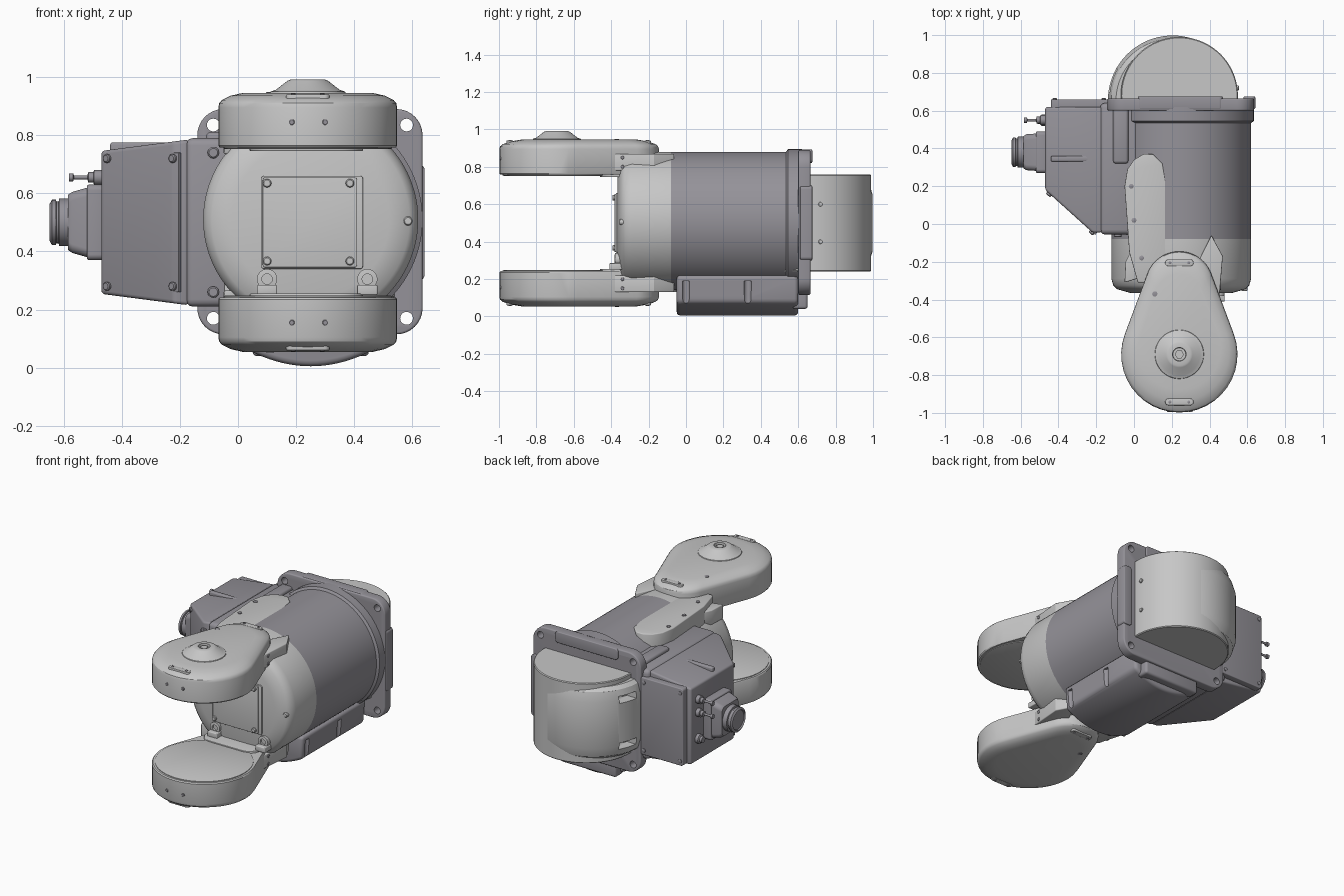
import bpy, bmesh
from math import sin, cos, pi, radians, asin
from mathutils import Vector

if "Cube" in bpy.data.objects:
    bpy.data.objects.remove(bpy.data.objects["Cube"])


def material(name, rgb):
    m = bpy.data.materials.new(name)
    m.use_nodes = True
    m.diffuse_color = (*rgb, 1)
    bsdf = next(n for n in m.node_tree.nodes if n.type == 'BSDF_PRINCIPLED')
    bsdf.inputs["Base Color"].default_value = (*rgb, 1)
    bsdf.inputs["Roughness"].default_value = 0.6
    return m


LIGHT = material("light grey", (0.57, 0.57, 0.57))
DARK = material("slate grey", (0.30, 0.29, 0.32))


def activate(ob):
    bpy.ops.object.select_all(action='DESELECT')
    ob.select_set(True)
    bpy.context.view_layer.objects.active = ob


def loft(name, rings, mat, bevel=0):
    """Skin a stack of equal rings and cap both ends."""
    bm = bmesh.new()
    loops = [[bm.verts.new(p) for p in r] for r in rings]
    n = len(loops[0])
    for a, b in zip(loops, loops[1:]):
        for i in range(n):
            j = (i + 1) % n
            bm.faces.new((a[i], a[j], b[j], b[i]))
    bm.faces.new(loops[0][::-1])
    bm.faces.new(loops[-1])
    bmesh.ops.recalc_face_normals(bm, faces=bm.faces)
    me = bpy.data.meshes.new(name)
    bm.to_mesh(me)
    bm.free()
    ob = bpy.data.objects.new(name, me)
    bpy.context.collection.objects.link(ob)
    me.materials.append(mat)
    activate(ob)
    if bevel:
        mod = ob.modifiers.new("bevel", 'BEVEL')
        mod.width, mod.segments, mod.limit_method = bevel, 3, 'ANGLE'
        mod.angle_limit = radians(35)
        bpy.ops.object.modifier_apply(modifier=mod.name)
    bpy.ops.object.shade_smooth_by_angle(angle=radians(32))
    return ob


def lathe(name, origin, direction, profile, mat, seg=32):
    """Turn (radius, height) points about an axis."""
    q = Vector(direction).to_track_quat('Z', 'Y')
    o = Vector(origin)
    turn = [2 * pi * i / seg for i in range(seg)]
    return loft(name, [[o + q @ Vector((r * cos(t), r * sin(t), h)) for t in turn]
                       for r, h in profile], mat)


def prism(name, pts, axis, lo, hi, mat, bevel=0):
    place = {'x': lambda u, v, h: (h, u, v), 'y': lambda u, v, h: (u, h, v),
             'z': lambda u, v, h: (u, v, h)}[axis]
    return loft(name, [[place(u, v, h) for u, v in pts] for h in (lo, hi)], mat, bevel)


def rect(u0, u1, v0, v1):
    return [(u0, v0), (u1, v0), (u1, v1), (u0, v1)]


def round_rect(u0, u1, v0, v1, r, n=8):
    out = []
    for k, (u, v) in enumerate([(u1 - r, v1 - r), (u0 + r, v1 - r), (u0 + r, v0 + r), (u1 - r, v0 + r)]):
        out += [(u + r * cos((k + i / n) * pi / 2), v + r * sin((k + i / n) * pi / 2))
                for i in range(n + 1)]
    return out


def bolt(name, pos, direction, r=0.015, h=0.012, mat=DARK):
    lathe(name, pos, direction, [(r, -0.01), (r, h * 0.7), (r * 0.75, h)], mat, 12)


def cut(ob, cutters):
    for c in cutters:
        activate(ob)
        mod = ob.modifiers.new("cut", 'BOOLEAN')
        mod.operation, mod.object, mod.solver = 'DIFFERENCE', c, 'EXACT'
        bpy.ops.object.modifier_apply(modifier=mod.name)
        bpy.data.objects.remove(c)
    activate(ob)
    bpy.ops.object.shade_smooth_by_angle(angle=radians(32))


FRONT, BACK, UP = (0, -1, 0), (0, 1, 0), (0, 0, 1)
CX, CZ = 0.25, 0.51

# Main barrel and light front end
lathe("barrel", (CX, 0, CZ), BACK, [(0.37, -0.08), (0.37, 0.62)], DARK, 96)
lathe("barrel_front", (CX, 0, CZ), BACK,
      [(0.27, -0.365), (0.34, -0.345), (0.36, -0.325), (0.37, -0.29), (0.37, -0.08)], LIGHT, 96)
lathe("barrel_collar", (CX, 0, CZ), BACK,
      [(0.37, 0.535), (0.385, 0.545), (0.385, 0.62)], DARK, 96)

# Mounting flange with corner holes
flange = prism("flange", round_rect(-0.14, 0.635, 0.115, 0.89, 0.09), 'y', 0.6, 0.665, DARK, 0.008)
cut(flange, [lathe("hole_cutter", (x, 0.5, z), BACK, [(0.022, 0), (0.022, 0.3)], DARK, 20)
             for x in (-0.085, 0.58) for z in (0.17, 0.835)])
prism("flange_side_pad", round_rect(0.58, 0.642, 0.3, 0.7, 0.02), 'y', 0.61, 0.675, DARK, 0.005)
prism("flange_top_pad", round_rect(0.02, 0.47, 0.82, 0.893, 0.02), 'y', 0.61, 0.675, DARK, 0.005)

# Rear drum and its bulged side cover
lathe("rear_drum", (0.24, 0.68, 0), UP, [(0.305, 0.24), (0.31, 0.245), (0.31, 0.755), (0.305, 0.76)], LIGHT, 80)
bulge = lathe("rear_bulge", (0.205, 0.655, 0), UP,
              [(0.3, 0.27), (0.325, 0.29), (0.343, 0.35), (0.343, 0.65), (0.325, 0.71), (0.3, 0.73)], LIGHT, 80)
cut(bulge, [prism("slot_cutter", round_rect(-0.2, -0.06, z - 0.022, z + 0.022, 0.02), 'y', 0.7, 0.82, LIGHT)
            for z in (0.35, 0.65)])
for z in (0.4, 0.6):
    bolt("drum_bolt", (0.547, 0.72, z), (1, 0, 0), 0.013, 0.008, LIGHT)

# Side box: inner block, tapered outer case and covers
prism("box_inner", rect(-0.18, 0.04, -0.055, 0.64), 'z', 0.21, 0.79, DARK, 0.025)
outline = [(-0.47, 0.62), (-0.47, 0.18), (-0.22, -0.045), (-0.17, -0.045), (-0.17, 0.62)]
loft("box_outer", [[(x, y, 0.5 + s * (0.285 - 0.13 * (-0.17 - x))) for x, y in outline]
                   for s in (-1, 1)], DARK, 0.012)
prism("box_back_cover", round_rect(-0.44, -0.13, 0.25, 0.75, 0.015), 'y', 0.6, 0.66, DARK, 0.005)
for x in (-0.42, -0.16):
    for z in (0.28, 0.72):
        bolt("back_cover_bolt", (x, 0.66, z), BACK, 0.012, 0.006)
slope = Vector((-0.66, -0.75, 0)).normalized()
prism("box_front_cover", [(-0.462, 0.173), (-0.205, -0.058), (-0.195, -0.045), (-0.452, 0.19)],
      'z', 0.26, 0.74, DARK, 0.003)
for z in (0.28, 0.72):
    bolt("cover_bolt", (-0.448, 0.16, z), slope)
    bolt("cover_bolt", (-0.222, -0.043, z), slope)
    bolt("block_bolt", (-0.085, -0.055, 0.5 + (z - 0.5) * 1.09), FRONT, 0.02, 0.015)
prism("box_top_rib", rect(-0.11, -0.03, 0.32, 0.62), 'z', 0.7, 0.81, DARK, 0.015)
prism("box_top_step", rect(-0.44, -0.17, 0.33, 0.36), 'z', 0.72, 0.775, DARK, 0.008)

# Cable connector and fittings on the box end
prism("connector_frame", round_rect(0.27, 0.49, 0.37, 0.63, 0.02), 'x', -0.52, -0.46, DARK, 0.008)
loft("connector_shell", [[(x, y, z) for y, z in round_rect(0.38 - a, 0.38 + a, 0.5 - b, 0.5 + b, 0.03)]
                         for x, a, b in ((-0.5, 0.1, 0.125), (-0.57, 0.095, 0.105), (-0.585, 0.085, 0.095))], DARK)
lathe("connector_plug", (-0.58, 0.38, 0.5), (-1, 0, 0),
      [(0.082, 0), (0.082, 0.035), (0.072, 0.037), (0.072, 0.045), (0.078, 0.047), (0.078, 0.06),
       (0.064, 0.068), (0.06, 0.06)], DARK, 40)
for z in (0.655, 0.57):
    lathe("fitting", (-0.46, 0.55, z), (-1, 0, 0),
          [(0.026, 0), (0.026, 0.035), (0.018, 0.038), (0.018, 0.055), (0.007, 0.058),
           (0.007, 0.105), (0.014, 0.107), (0.014, 0.122)], DARK, 16)
lathe("lower_fitting", (-0.46, 0.55, 0.4), (-1, 0, 0), [(0.03, 0), (0.03, 0.03), (0.02, 0.035), (0.02, 0.05)], DARK, 20)

# Underside housing with a curved belly and side grooves
belly = [(0.25 + 0.24 * t, 0.005 + 0.07 * t * t) for t in [i / 10 - 1 for i in range(21)]]
housing = prism("belly_housing", belly + [(0.5, 0.22), (0.0, 0.22)], 'y', -0.05, 0.6, DARK, 0.02)
cut(housing, [lathe("groove_cutter", (x, y, 0), UP, [(0.02, 0.05), (0.02, 0.19)], DARK, 16)
              for x in (0.0, 0.5) for y in (0.0, 0.33)])
prism("belly_lug", rect(0.05, 0.45, 0.04, 0.16), 'y', 0.57, 0.65, DARK, 0.015)

# Front hatch with bolts and eye lugs
prism("hatch", round_rect(0.08, 0.43, 0.34, 0.66, 0.01), 'y', -0.374, -0.355, LIGHT, 0.003)
prism("hatch_plate", round_rect(0.085, 0.41, 0.345, 0.655, 0.01), 'y', -0.382, -0.36, LIGHT, 0.002)
for x in (0.1, 0.385):
    for z in (0.367, 0.635):
        bolt("hatch_bolt", (x, -0.382, z), FRONT, mat=LIGHT)
for x in (0.1, 0.445):
    prism("eye_lug", rect(x - 0.035, x + 0.035, 0.25, 0.285), 'y', -0.41, -0.34, LIGHT, 0.005)
    lathe("eye_lug_ring", (x, -0.34, 0.305), FRONT, [(0.035, 0), (0.035, 0.04), (0.018, 0.042), (0.018, 0.03)], LIGHT, 20)
bolt("front_bolt", (0.585, -0.335, 0.505), FRONT, 0.016, 0.02, LIGHT)


# Fork arms: teardrop plates, mirrored top and bottom
def teardrop(y1=-0.69, r1=0.308, y2=-0.325, r2=0.18, x=0.24, n=24):
    a = asin((r1 - r2) / (y2 - y1))
    arcs = [(y2, r2, a, pi - a), (y1, r1, pi - a, 2 * pi + a)]
    return [(x + r * cos(s + (e - s) * i / n), y + r * sin(s + (e - s) * i / n))
            for y, r, s, e in arcs for i in range(n + 1)]


for side in ("upper", "lower"):
    def lift(z):
        return z if side == "upper" else 1 - z
    out = -1 if side == "lower" else 1
    loft(side + "_arm", [[(0.24 + (x - 0.24) * k, -0.57 + (y + 0.57) * k, lift(z)) for x, y in teardrop()]
                         for k, z in ((0.985, 0.758), (1, 0.765), (1, 0.895), (0.99, 0.91),
                                      (0.96, 0.921), (0.86, 0.936), (0.72, 0.946))], LIGHT)
    lathe(side + "_arm_inner_disc", (0.24, -0.69, lift(0.77)), (0, 0, -out),
          [(0.29, 0), (0.29, 0.016), (0.285, 0.018)], LIGHT, 64)
    prism(side + "_arm_pad", round_rect(0.04, 0.43, -0.46, -0.18, 0.08), 'z',
          *sorted((lift(0.745), lift(0.78))), LIGHT, 0.004)
    for y in (-0.205, -0.942):
        prism(side + "_arm_tag", round_rect(0.165, 0.315, y - 0.018, y + 0.018, 0.0175), 'z',
              *sorted((lift(0.9), lift(0.94))), LIGHT, 0.003)
        for x in (0.19, 0.29):
            bolt(side + "_tag_screw", (x, y, lift(0.94)), (0, 0, out), 0.008, 0.004)
    for x in (0.185, 0.3):
        bolt(side + "_arm_screw", (x, -0.99, lift(0.845)), FRONT, 0.01, 0.006)
    bolt(side + "_arm_plug", (0.11, -0.37, lift(0.945)), (0, 0, out), 0.014, 0.003)
    # Brackets joining the arm to the barrel
    prism(side + "_bracket", [(0.36, -0.385), (0.452, -0.385), (0.47, -0.17), (0.41, -0.06), (0.34, -0.2)],
          'z', *sorted((lift(0.78), lift(0.87))), LIGHT, 0.006)
    for z in (0.8, 0.85):
        bolt(side + "_bracket_bolt", (0.455, -0.34, lift(z)), (1, 0, 0), 0.01, 0.006)
    prism(side + "_ear", [(-0.05, -0.31), (0.05, -0.28), (0.06, -0.12), (-0.01, -0.13), (-0.045, -0.2)],
          'z', *sorted((lift(0.735), lift(0.83))), LIGHT, 0.006)
    back = 0.37 if side == "upper" else 0.02
    prism(side + "_tongue", [(0.02, -0.31), (-0.025, -0.15), (-0.05, back - 0.17), (-0.035, back - 0.08),
                             (0.0, back - 0.03), (0.05, back), (0.1, back), (0.15, back - 0.05),
                             (0.24, -0.15), (0.24, -0.31)],
          'z', *sorted((lift(0.66), lift(0.87))), LIGHT, 0.006)
    for x, y in ((-0.015, 0.2), (0.0, 0.02), (0.04, -0.18)):
        if y < back - 0.05:
            bolt(side + "_tongue_bolt", (x, y, lift(0.87)), (0, 0, out), 0.013, 0.006)

# Pivot boss on the upper arm
lathe("pivot_boss", (0.24, -0.69, 0), UP,
      [(0.135, 0.935), (0.128, 0.95), (0.11, 0.956), (0.07, 0.987), (0.06, 0.991), (0.036, 0.991), (0.034, 0.97)], LIGHT, 48)
lathe("pivot_nut", (0.24, -0.69, 0), UP, [(0.024, 0.96), (0.024, 0.985)], LIGHT, 6)
